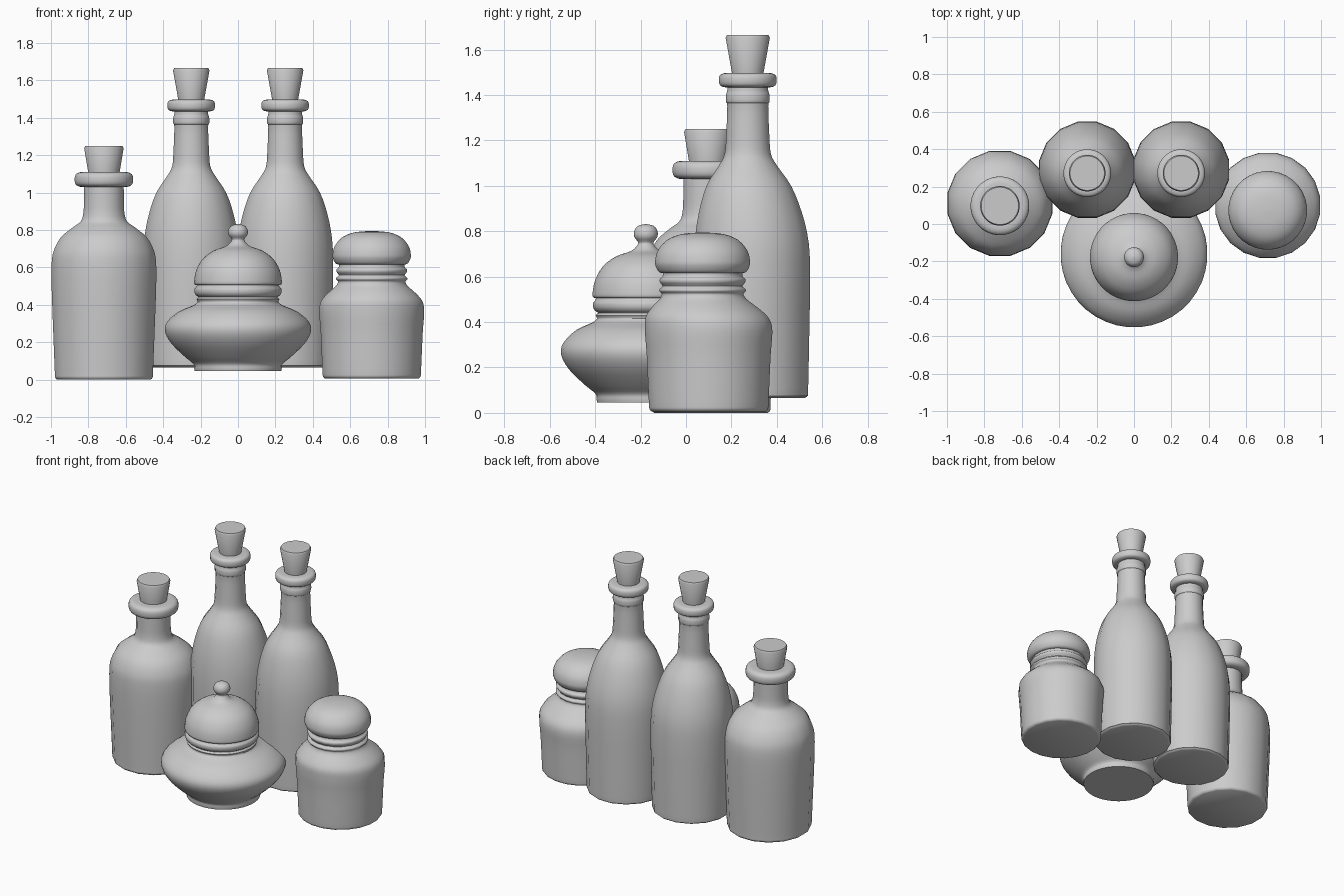
import bpy
import bmesh
import math


def smooth_profile(pts, steps=3):
    """Catmull-Rom through (radius, z) points; a doubled point makes a crisp corner."""
    out = []
    for i in range(len(pts) - 1):
        p0, p1, p2, p3 = pts[max(i - 1, 0)], pts[i], pts[i + 1], pts[min(i + 2, len(pts) - 1)]
        if p1 == p2:
            continue
        for s in range(steps):
            t = s / steps
            out.append(tuple(0.5 * (2 * b + (c - a) * t + (2 * a - 5 * b + 4 * c - d) * t * t
                                    + (3 * b - a - 3 * c + d) * t ** 3)
                             for a, b, c, d in zip(p0, p1, p2, p3)))
    return out + [pts[-1]]


def lathe(name, pts, x, y, sides=32, steps=3, drift=(0, 0, 1)):
    """Spin a profile; drift = (y shift, start z, end z) offsets the upper part a little."""
    bm = bmesh.new()
    rings = []
    for r, z in smooth_profile(pts, steps):
        k = min(max((z - drift[1]) / (drift[2] - drift[1]), 0), 1)
        yo = y + drift[0] * k * k * (3 - 2 * k)
        rings.append([bm.verts.new((x + max(r, 0.002) * math.cos(a), yo + max(r, 0.002) * math.sin(a), z))
                      for a in (2 * math.pi * (i + 0.5) / sides for i in range(sides))])
    for lo, hi in zip(rings, rings[1:]):
        for i in range(sides):
            j = (i + 1) % sides
            bm.faces.new((lo[i], lo[j], hi[j], hi[i]))
    bm.faces.new(rings[0][::-1])
    bm.faces.new(rings[-1])
    mesh = bpy.data.meshes.new(name)
    bm.to_mesh(mesh)
    bm.free()
    ob = bpy.data.objects.new(name, mesh)
    bpy.context.collection.objects.link(ob)
    bpy.ops.object.select_all(action='DESELECT')
    ob.select_set(True)
    bpy.context.view_layer.objects.active = ob
    bpy.ops.object.shade_smooth_by_angle(angle=math.radians(40))
    return ob


def collar(name, r, z0, z1, x, y):
    """Rounded lip around a bottle mouth."""
    b = (z1 - z0) * 0.25
    lathe(name, [(r - 0.045, z0), (r - b, z0 + 0.003), (r, z0 + b), (r, z1 - b),
                 (r - b, z1 - 0.003), (r - 0.045, z1)], x, y)


def cork(name, r0, r1, z0, z1, x, y):
    """Tapered stopper with a slightly eased top edge."""
    lathe(name, [(r0, z0), (r1, z1 - 0.012), (r1 - 0.006, z1)], x, y, steps=1)


# Short wide bottle on the left
lathe("short_bottle", [(0.255, 0.0), (0.255, 0.0), (0.266, 0.012), (0.268, 0.05), (0.278, 0.3),
                       (0.285, 0.5), (0.285, 0.62), (0.273, 0.69), (0.235, 0.76), (0.175, 0.81),
                       (0.127, 0.845), (0.112, 0.89), (0.109, 0.95), (0.108, 1.05)],
      -0.717, 0.11, 16, drift=(-0.015, 0.6, 0.9))
collar("short_bottle_lip", 0.155, 1.03, 1.11, -0.717, 0.097)
cork("short_bottle_cork", 0.078, 0.106, 1.07, 1.25, -0.717, 0.097)

# Two tall bottles at the back
for side, x in (("left", -0.25), ("right", 0.252)):
    lathe("tall_bottle_" + side,
          [(0.235, 0.065), (0.235, 0.065), (0.25, 0.075), (0.253, 0.11), (0.259, 0.4), (0.262, 0.6),
           (0.256, 0.75), (0.232, 0.88), (0.19, 1.0), (0.13, 1.09), (0.104, 1.14), (0.097, 1.22),
           (0.092, 1.35), (0.098, 1.37), (0.098, 1.4), (0.092, 1.42), (0.092, 1.46)],
          x, 0.29, 16, drift=(-0.018, 0.7, 1.15))
    collar("tall_bottle_lip_" + side, 0.126, 1.433, 1.498, x, 0.272)
    cork("tall_bottle_cork_" + side, 0.063, 0.098, 1.46, 1.665, x, 0.272)

# Squat pot in front with its ringed neck
lathe("squat_pot", [(0.232, 0.045), (0.232, 0.045), (0.235, 0.06), (0.24, 0.085), (0.285, 0.122),
                    (0.355, 0.19), (0.391, 0.255), (0.38, 0.31), (0.315, 0.365), (0.24, 0.397),
                    (0.216, 0.415), (0.222, 0.43), (0.212, 0.441), (0.224, 0.45), (0.233, 0.465),
                    (0.233, 0.485), (0.222, 0.498), (0.218, 0.52)],
      0, -0.16, 40, drift=(-0.017, 0.3, 0.42))
lathe("squat_pot_lid", [(0.22, 0.505), (0.22, 0.505), (0.233, 0.51), (0.235, 0.53), (0.224, 0.585),
                        (0.19, 0.645), (0.13, 0.69), (0.065, 0.713), (0.038, 0.738), (0.034, 0.752),
                        (0.051, 0.775), (0.051, 0.802), (0.034, 0.824), (0.0, 0.832)],
      0, -0.177, 40)

# Wide-mouthed jar on the right
lathe("round_jar", [(0.25, 0.005), (0.25, 0.005), (0.263, 0.015), (0.267, 0.05), (0.276, 0.25),
                    (0.284, 0.36), (0.274, 0.42), (0.235, 0.465), (0.195, 0.5), (0.182, 0.523),
                    (0.192, 0.535), (0.192, 0.545), (0.178, 0.558), (0.19, 0.575), (0.19, 0.59),
                    (0.178, 0.602), (0.178, 0.63)],
      0.715, 0.1, 20, drift=(-0.027, 0.36, 0.53))
lathe("round_jar_lid", [(0.17, 0.615), (0.17, 0.615), (0.192, 0.62), (0.207, 0.645), (0.21, 0.67),
                        (0.198, 0.715), (0.157, 0.762), (0.09, 0.788), (0.0, 0.795)],
      0.715, 0.073, 32)
